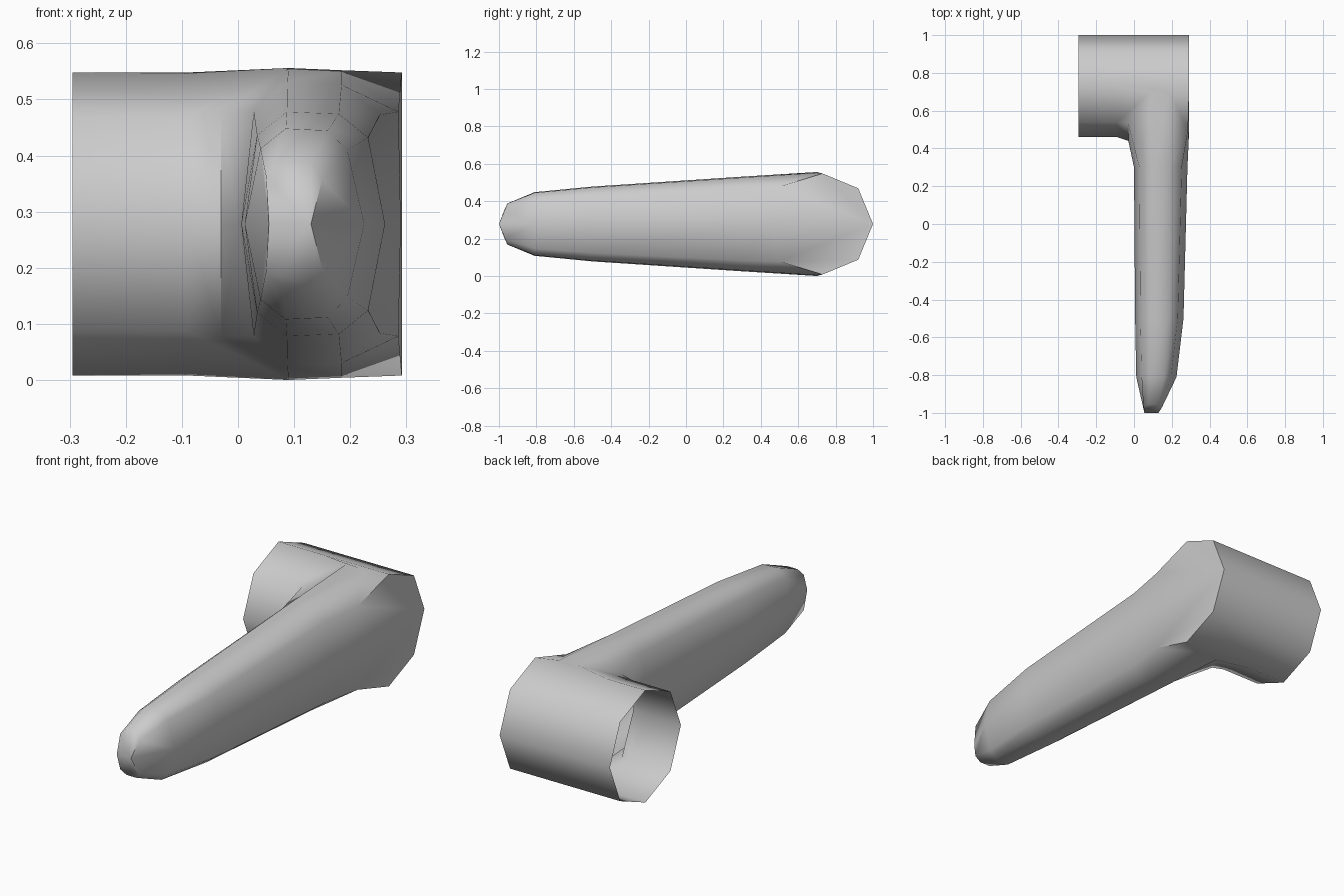
import bpy, bmesh, math

if "Cube" in bpy.data.objects:
    bpy.data.objects.remove(bpy.data.objects["Cube"])

bm = bmesh.new()


def ring(points):
    return [bm.verts.new(p) for p in points]


def strip(a, b):
    for i in range(len(a) - 1):
        bm.faces.new((a[i], a[i + 1], b[i + 1], b[i]))


def octagon_half(x):
    # upper half of the octagonal socket, from front to back
    return [(x, 0.73 - 0.27 * math.cos(math.pi * i / 4),
             0.27 * math.sin(math.pi * i / 4)) for i in range(5)]


# Upper half only (mirrored below). Lever tip, bulging forward at mid height
tip = ring([(0.055, -1.0, 0), (0.05, -0.967, 0.085), (0.075, -0.955, 0.11),
            (0.13, -0.955, 0.11), (0.15, -0.967, 0.08), (0.13, -1.0, 0)])
bm.faces.new(tip)
rings = [tip]

# Lever cross sections: y, half height, left, top left, top right, right
for y, h, xl, t1, t2, xr in [(-0.95, 0.118, 0.03, 0.07, 0.14, 0.17),
                             (-0.81, 0.17, 0.012, 0.085, 0.16, 0.225),
                             (-0.5, 0.20, 0.006, 0.087, 0.18, 0.262),
                             (0.3, 0.253, 0.0, 0.088, 0.185, 0.283)]:
    if y == -0.95:
        continue
    rings.append(ring([(xl, y, 0), (xl + 0.028, y, 0.79 * h), (t1, y, h),
                       (t2, y, 0.98 * h), (xr - 0.03, y, 0.77 * h), (xr, y, 0)]))

# Root of the lever, flaring into the socket
root = ring([(-0.03, 0.44, 0), (-0.03, 0.53, 0.2), (0.09, 0.70, 0.278),
             (0.185, 0.70, 0.274), (0.286, 0.5, 0.2), (0.29, 0.45, 0)])
rings.append(root)
for a, b in zip(rings, rings[1:]):
    strip(a, b)

# Open octagonal socket with its closed outer end
mouth = ring(octagon_half(-0.295))
neck = ring(octagon_half(-0.09))
end = ring(octagon_half(0.292)[2:])
strip(mouth, neck)
strip(neck[2:], end)
bm.faces.new((neck[0], neck[1], root[1], root[0]))
bm.faces.new((neck[1], neck[2], root[2], root[1]))
bm.faces.new((neck[2], end[0], root[3], root[2]))
bm.faces.new((root[3], end[0], root[4]))
bm.faces.new((root[5], root[4], *end))

# Mirror to the lower half
bmesh.ops.mirror(bm, geom=bm.verts[:] + bm.edges[:] + bm.faces[:],
                 axis='Z', merge_dist=0.001)
bmesh.ops.remove_doubles(bm, verts=bm.verts[:], dist=0.001)
bmesh.ops.recalc_face_normals(bm, faces=bm.faces[:])

mesh = bpy.data.meshes.new("lever_handle")
bm.to_mesh(mesh)
bm.free()
handle = bpy.data.objects.new("lever_handle", mesh)
handle.location.z = 0.278
bpy.context.collection.objects.link(handle)
bpy.context.view_layer.objects.active = handle
handle.select_set(True)
bpy.ops.object.shade_smooth_by_angle(angle=math.radians(60))
